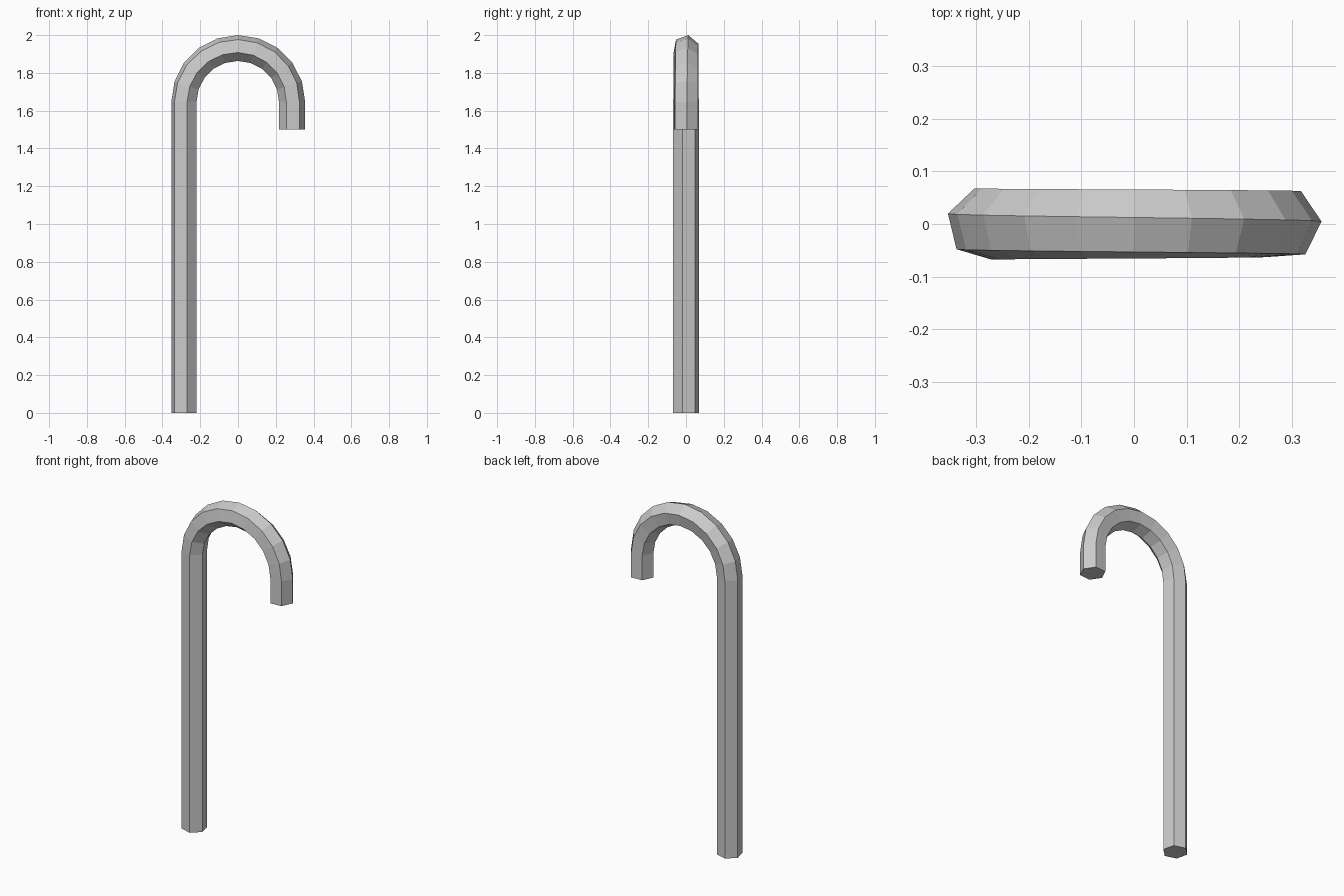
import bpy, bmesh
from math import sin, cos, pi, radians
from mathutils import Vector

cube = bpy.data.objects.get("Cube")
if cube:
    bpy.data.objects.remove(cube, do_unlink=True)

SIDES, STEPS = 6, 10
TUBE, BEND = 0.0695, 0.2865
BEND_Z, TIP_Z = 1.645, 1.5
TWIST_START, TWIST_END = radians(16.5), radians(4)

grey = bpy.data.materials.new("plain_grey")
grey.use_nodes = True
colour = (0.6, 0.6, 0.6, 1)
grey.diffuse_color = colour
grey.node_tree.nodes["Principled BSDF"].inputs["Base Color"].default_value = colour

# Stations along the path: shaft foot, arch from left to right, hook tip
stations = [(0, 0.0)]
stations += [(i / STEPS, BEND_Z) for i in range(STEPS + 1)]
stations.append((1, TIP_Z))

bm = bmesh.new()


def ring(t, base_z):
    """Hexagonal section set square to the path, slowly twisting over the arch."""
    outward = Vector((-cos(pi * t), 0, sin(pi * t)))
    centre = Vector((0, 0, base_z)) + outward * BEND
    twist = TWIST_START + (TWIST_END - TWIST_START) * t
    verts = []
    for k in range(SIDES):
        a = twist + 2 * pi * k / SIDES
        verts.append(bm.verts.new(centre + outward * TUBE * cos(a) + Vector((0, TUBE * sin(a), 0))))
    return verts


# Skin the sections and cap both ends
rings = [ring(t, z) for t, z in stations]
for low, high in zip(rings, rings[1:]):
    for k in range(SIDES):
        n = (k + 1) % SIDES
        bm.faces.new((low[k], low[n], high[n], high[k]))
bm.faces.new(rings[0])
bm.faces.new(rings[-1])
bmesh.ops.recalc_face_normals(bm, faces=bm.faces)

mesh = bpy.data.meshes.new("hooked_cane")
bm.to_mesh(mesh)
bm.free()
mesh.materials.append(grey)
cane = bpy.data.objects.new("hooked_cane", mesh)
bpy.context.collection.objects.link(cane)
